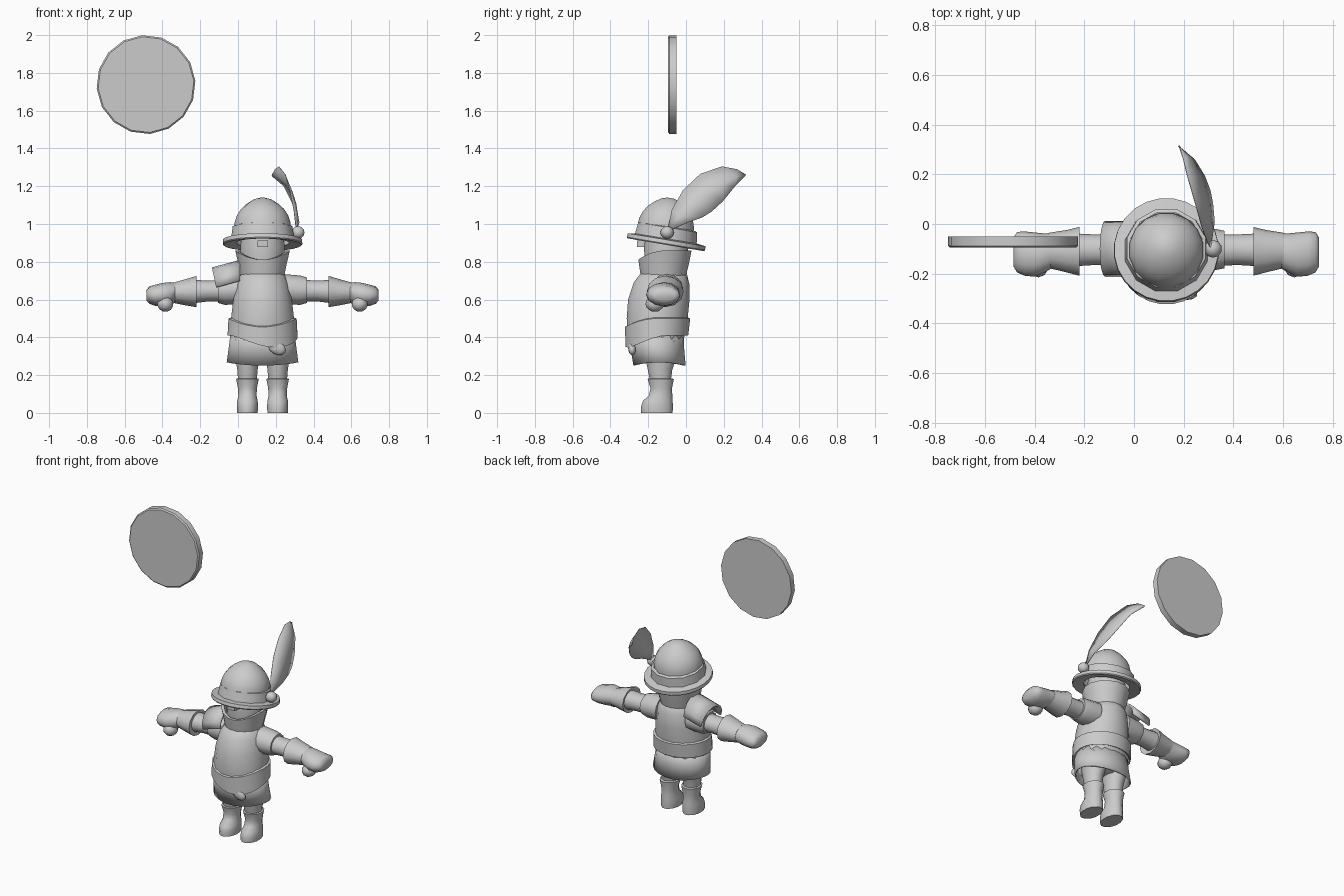
import bpy, bmesh, math
from mathutils import Vector, Matrix

if "Cube" in bpy.data.objects:
    bpy.data.objects.remove(bpy.data.objects["Cube"])

CX = 0.13  # centre line of the figure
grey = bpy.data.materials.new("plain grey")
grey.diffuse_color = (0.6, 0.6, 0.6, 1)
grey.use_nodes = True
grey.node_tree.nodes["Principled BSDF"].inputs["Base Color"].default_value = grey.diffuse_color


def finish(name, bm, angle=40, thick=0):
    bmesh.ops.recalc_face_normals(bm, faces=bm.faces)
    me = bpy.data.meshes.new(name)
    bm.to_mesh(me)
    bm.free()
    me.materials.append(grey)
    ob = bpy.data.objects.new(name, me)
    bpy.context.collection.objects.link(ob)
    for o in bpy.context.selected_objects:
        o.select_set(False)
    ob.select_set(True)
    bpy.context.view_layer.objects.active = ob
    bpy.ops.object.shade_smooth_by_angle(angle=math.radians(angle))
    if thick:
        m = ob.modifiers.new("thickness", 'SOLIDIFY')
        m.thickness = thick
        m.offset = -1
    return ob


def skin(name, rings, caps=(True, True), closed=True, loop=False, **kw):
    """Bridge rings of points into one surface."""
    bm = bmesh.new()
    vs = [[bm.verts.new(p) for p in r] for r in rings]
    n = len(vs[0])
    pairs = list(zip(vs, vs[1:])) + ([(vs[-1], vs[0])] if loop else [])
    for a, b in pairs:
        for i in range(n if closed else n - 1):
            j = (i + 1) % n
            bm.faces.new((a[i], a[j], b[j], b[i]))
    if caps[0]:
        bm.faces.new(vs[0])
    if caps[1]:
        bm.faces.new(vs[-1])
    return finish(name, bm, **kw)


def ring_z(z, x0, x1, y0, y1, n=16, dz=lambda s, c: 0):
    """Horizontal oval between the limits; dz shapes its height."""
    out = []
    for i in range(n):
        a = 2 * math.pi * (i + .5) / n
        c, s = math.cos(a), math.sin(a)
        out.append(((x0 + x1) / 2 + c * (x1 - x0) / 2,
                    (y0 + y1) / 2 + s * (y1 - y0) / 2, z + dz(s, c)))
    return out


def ring_x(side, x, z0, z1, y0, y1, n=12):
    """Upright oval across the arm, mirrored about the centre line."""
    return [(CX + side * (x - CX), (y0 + y1) / 2 + math.cos(a) * (y1 - y0) / 2,
             (z0 + z1) / 2 + math.sin(a) * (z1 - z0) / 2)
            for a in (2 * math.pi * i / n for i in range(n))]


def blob(name, loc, size, turn=0):
    bm = bmesh.new()
    bmesh.ops.create_uvsphere(bm, u_segments=10, v_segments=6, radius=1)
    bm.transform(Matrix.Translation(loc) @ Matrix.Rotation(turn, 4, 'Y') @ Matrix.Diagonal((*size, 1)))
    return finish(name, bm, 60)


# Floating round disc with a slight bevel
def disc_ring(y, r):
    return [(-.487 + r * math.cos(a), y, 1.738 + r * math.sin(a))
            for a in (2 * math.pi * (i + .2) / 16 for i in range(16))]


skin("round_disc", [disc_ring(-.095, .254), disc_ring(-.088, .262), disc_ring(-.05, .262)], angle=25)

# Tunic body, open under the skirt
skin("tunic", [ring_z(z, CX - w, CX + w, y0, y1) for z, w, y0, y1 in (
    (.755, .08, -.20, -.02), (.735, .115, -.245, 0), (.69, .14, -.28, .02),
    (.60, .158, -.31, .022), (.50, .17, -.317, .012), (.42, .172, -.312, 0), (.38, .175, -.30, -.015))],
    caps=(True, False), angle=60)
skin("skirt", [ring_z(z, CX - w, CX + w, y0, y1, 20, d) for z, w, y0, y1, d in (
    (.42, .172, -.308, -.01, lambda s, c: 0), (.34, .182, -.295, -.008, lambda s, c: 0),
    (.265, .192, -.28, .0, lambda s, c: .018 * c * c - .015))],
    caps=(False, False), angle=60, thick=.008)

# Belt sash, dipping at the front, with a hanging knot
top = lambda s, c: -.045 * max(0, -s) ** 2
low = lambda s, c: -.055 * max(0, -s + .4 * c) ** 2
skin("belt_sash", [ring_z(.415, CX - .176, CX + .176, -.312, .003, 24, low),
                   ring_z(.41, CX - .187, CX + .187, -.322, .013, 24, low),
                   ring_z(.50, CX - .182, CX + .182, -.324, .024, 24, top),
                   ring_z(.505, CX - .168, CX + .168, -.312, .01, 24, top)],
     caps=(False, False), angle=45)
blob("sash_knot", (.205, -.285, .345), (.055, .022, .035), .5)

# Head, nose and flared collar with a dip at the front
skin("head", [ring_z(z, CX - w, CX + w, -.105 - w, -.105 + w) for z, w in (
    (.70, .10), (.80, .115), (.88, .12), (.96, .11))], angle=60)
bm = bmesh.new()
bmesh.ops.create_cube(bm, size=1, matrix=Matrix.Translation((CX, -.235, .895)) @ Matrix.Diagonal((.055, .05, .035, 1)))
finish("nose", bm)
dip = lambda s, c: -.05 * max(0, -s) ** 2
low = lambda s, c: -.03 * max(0, -s)
skin("collar", [ring_z(.72, CX - .115, CX + .115, -.235, .0, 16, low),
                ring_z(.79, CX - .13, CX + .13, -.245, .018, 16, dip),
                ring_z(.86, CX - .147, CX + .147, -.255, .032, 16, dip),
                ring_z(.86, CX - .13, CX + .13, -.235, .015, 16, dip),
                ring_z(.75, CX - .105, CX + .105, -.22, -.01, 16, low)], caps=(False, False), angle=35)

# Helmet pieces, tipped up at the front
tip = Matrix.Translation((CX, -.107, .89)) @ Matrix.Rotation(math.radians(-9.5), 4, 'X')


def helmet_part(name, profile, n, cy=0, caps=(False, False), loop=False, angle=40):
    ob = skin(name, [ring_z(z, -r, r, cy - r, cy + r, n) for r, z in profile], caps, loop=loop, angle=angle)
    ob.data.transform(tip)


helmet_part("helmet_brim", [(.14, .01), (.207, 0), (.212, .006), (.21, .027), (.15, .035)], 24, loop=True)
helmet_part("helmet_band", [(.172, .025), (.164, .092), (.148, .098)], 12, -.005)
helmet_part("helmet_dome", [(.152, .085), (.150, .115), (.138, .152), (.115, .187), (.085, .215),
                            (.05, .238), (.018, .248)], 16, -.015, (False, True), angle=60)

# Curved feather, upper and lower edges paired from root to tip
upper = [(.308, -.095, .98), (.297, -.075, 1.075), (.275, -.015, 1.18), (.25, .075, 1.265),
         (.217, .19, 1.305), (.197, .27, 1.29), (.182, .317, 1.262)]
lower = [(.312, -.075, .97), (.325, .01, 1.008), (.318, .085, 1.035), (.308, .135, 1.065),
         (.285, .195, 1.12), (.245, .26, 1.2), (.18, .315, 1.255)]
rows = []
for u, l in zip(upper, lower):
    u, l = Vector(u), Vector(l)
    rows.append([u, (u + l) / 2 + Vector((.012, 0, 0)) * min(1, (u - l).length * 6), l])
skin("feather", rows, (False, False), closed=False, angle=60, thick=.003)
blob("feather_knob", (.318, -.1, .955), (.036, .036, .034))

# Shoulder plate: tilted half tube over one shoulder
arch = []
for x, z, r, drop in ((.01, .70, .113, .11), (-.138, .665, .113, .105)):
    arch.append([(x + .022 * (1 - math.sin(a)) * (x < 0), -.1 + r * math.cos(a), z + drop * math.sin(a))
                 for a in (math.pi * i / 8 for i in range(9))])
skin("shoulder_plate", arch, (False, False), closed=False, angle=40, thick=.012)

for side, label in ((1, "left"), (-1, "right")):
    # Arm: shoulder ring, sleeve, flared cuff, mitten hand
    def arm(name, secs, **kw):
        skin(f"{label}_{name}", [ring_x(side, *s) for s in secs], **kw)
    arm("shoulder_ring", [(.24, .575, .735, -.19, -.015), (.33, .572, .727, -.185, -.02),
                          (.365, .582, .717, -.178, -.028)])
    arm("sleeve", [(.34, .588, .705, -.168, -.042), (.42, .59, .70, -.165, -.042), (.50, .58, .705, -.17, -.038)])
    arm("cuff", [(.49, .595, .69, -.16, -.045), (.48, .56, .725, -.208, -.012), (.53, .568, .71, -.195, -.024),
                 (.60, .582, .69, -.178, -.035)], angle=50)
    arm("hand", [(.59, .585, .688, -.178, -.036), (.62, .57, .692, -.195, -.038), (.66, .565, .688, -.212, -.034),
                 (.70, .567, .678, -.208, -.03), (.73, .578, .67, -.195, -.032), (.745, .595, .65, -.17, -.055)], angle=60)
    blob(f"{label}_thumb", (CX + side * (.645 - CX), -.165, .577), (.045, .05, .042), -.3 * side)

    # Leg: trouser, then boot with flared top and forward toe
    lx = CX + side * .08

    def leg(name, secs, **kw):
        skin(f"{label}_{name}", [ring_z(z, lx - w, lx + w, y0, y1, 12) for z, w, y0, y1 in secs], **kw)
    leg("trouser", [(.16, .05, -.19, -.08), (.23, .056, -.205, -.07), (.30, .068, -.22, -.045), (.38, .08, -.23, -.035)])
    leg("boot", [(0, .056, -.24, -.068), (.03, .058, -.242, -.066), (.065, .056, -.23, -.068), (.09, .05, -.20, -.07),
                 (.13, .052, -.19, -.072), (.18, .062, -.206, -.062), (.185, .045, -.185, -.085)], angle=60)

# Hips joining the legs
skin("hips", [ring_z(z, CX - w, CX + w, y0, y1) for z, w, y0, y1 in (
    (.29, .06, -.18, -.07), (.32, .13, -.23, -.04), (.40, .155, -.26, -.03))], angle=60)
